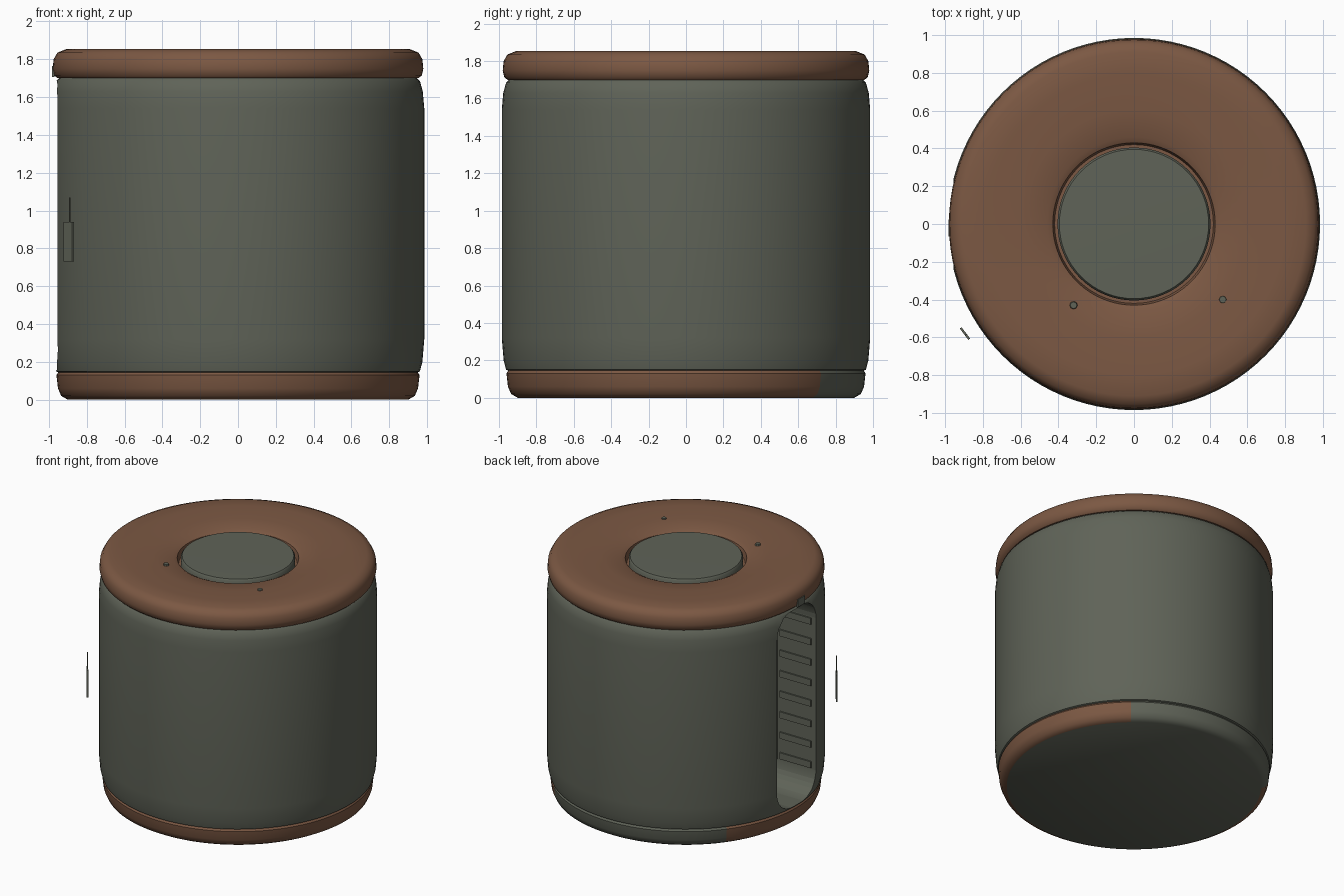
import bpy, bmesh, math
from mathutils import Matrix

if "Cube" in bpy.data.objects:
    bpy.data.objects.remove(bpy.data.objects["Cube"])


def material(name, rgb):
    mat = bpy.data.materials.new(name)
    mat.use_nodes = True
    colour = (*rgb, 1)
    mat.diffuse_color = colour
    mat.node_tree.nodes["Principled BSDF"].inputs["Base Color"].default_value = colour
    return mat


grey = material("grey green", (0.115, 0.125, 0.097))
brown = material("leather brown", (0.20, 0.098, 0.056))


def finish(name, bm, mats, smooth=True):
    bmesh.ops.recalc_face_normals(bm, faces=bm.faces)
    mesh = bpy.data.meshes.new(name)
    bm.to_mesh(mesh)
    bm.free()
    obj = bpy.data.objects.new(name, mesh)
    bpy.context.collection.objects.link(obj)
    for m in mats:
        mesh.materials.append(m)
    bpy.ops.object.select_all(action="DESELECT")
    obj.select_set(True)
    bpy.context.view_layer.objects.active = obj
    if smooth:
        bpy.ops.object.shade_smooth_by_angle(angle=math.radians(40))
    return obj


def lathe(name, profile, mats, steps=96):
    """Spin a radius/height profile about z; both ends sit on the axis."""
    bm = bmesh.new()
    verts = [bm.verts.new((r, 0, z)) for r, z in profile]
    edges = [bm.edges.new(pair) for pair in zip(verts, verts[1:])]
    bmesh.ops.spin(bm, geom=verts + edges, axis=(0, 0, 1), cent=(0, 0, 0),
                   angle=math.tau, steps=steps)
    bmesh.ops.remove_doubles(bm, verts=bm.verts, dist=0.0005)
    return finish(name, bm, mats)


def box(name, centre, size, mat, turn=0):
    bm = bmesh.new()
    bmesh.ops.create_cube(bm, size=1, matrix=Matrix.Translation(centre)
                          @ Matrix.Rotation(turn, 4, "Z") @ Matrix.Diagonal((*size, 1)))
    return finish(name, bm, [mat], smooth=False)


# Base ring: brown, with a bare stretch at the back and a bare underside
base = lathe("base", [(0, 0), (0.90, 0), (0.935, 0.02), (0.952, 0.06),
                      (0.96, 0.13), (0.95, 0.145), (0, 0.145)], [brown, grey])
for face in base.data.polygons:
    c = face.center
    angle = math.degrees(math.atan2(c.y, c.x))
    if face.normal.z < -0.9 or 50 < angle < 142:
        face.material_index = 1

# Main drum
body = lathe("body", [(0, 0.14), (0.94, 0.14), (0.962, 0.15), (0.975, 0.20),
                      (0.985, 0.32), (0.985, 1.54), (0.977, 1.63),
                      (0.962, 1.685), (0.945, 1.70), (0, 1.70)], [grey])

# Tall rounded slot cut in the -x side
LOW, HIGH, HALF, CORNER = 0.155, 1.685, 0.24, 0.17
bm = bmesh.new()
outline = []
for i, (sy, top) in enumerate([(1, True), (-1, True), (-1, False), (1, False)]):
    cy = sy * (HALF - CORNER)
    cz = HIGH - CORNER if top else LOW + CORNER
    for k in range(9):
        a = math.pi / 2 * (i + k / 8)
        outline.append(bm.verts.new((-1.2, cy + CORNER * math.cos(a), cz + CORNER * math.sin(a))))
face = bm.faces.new(outline)
grown = bmesh.ops.extrude_face_region(bm, geom=[face])["geom"]
bmesh.ops.translate(bm, vec=(0.58, 0, 0),
                    verts=[v for v in grown if isinstance(v, bmesh.types.BMVert)])
cutter = finish("slot_cutter", bm, [grey], smooth=False)
cutter.hide_render = True
cut = body.modifiers.new("slot", "BOOLEAN")
cut.object = cutter
cut.operation = "DIFFERENCE"
cut.solver = "EXACT"
bpy.context.view_layer.objects.active = body
bpy.ops.object.modifier_apply(modifier=cut.name)
bpy.data.objects.remove(cutter)
body.select_set(True)
bpy.ops.object.shade_smooth_by_angle(angle=math.radians(40))

# Low ribs along the slot walls
for side in (1, -1):
    for n in range(8):
        box("slot_rib", (-0.78, side * 0.236, 0.36 + n * 0.16), (0.27, 0.014, 0.05), grey)

# Padded lid dipping to a round well
lid = lathe("lid", [(0, 1.70), (0.955, 1.70), (0.972, 1.715), (0.98, 1.75),
                    (0.975, 1.80), (0.955, 1.835), (0.91, 1.853), (0.80, 1.855),
                    (0.60, 1.848), (0.46, 1.835), (0.43, 1.82), (0.42, 1.77),
                    (0, 1.77)], [brown])

# Round centre plug
lathe("centre_plug", [(0, 1.76), (0.405, 1.76), (0.405, 1.825), (0.395, 1.838),
                      (0, 1.842)], [grey], 64)

# Two small studs on the lid
for x, y in ((-0.32, -0.43), (0.47, -0.40)):
    bm = bmesh.new()
    bmesh.ops.create_cone(bm, cap_ends=True, segments=8, radius1=0.025, radius2=0.018,
                          depth=0.03, matrix=Matrix.Translation((x, y, 1.84)))
    finish("lid_stud", bm, [grey], smooth=False)

# Little clip on the lid edge above the slot
box("lid_clip", (-0.977, -0.02, 1.735), (0.012, 0.09, 0.06), grey)

# Separate side tag with a thin stem
tag_turn = math.radians(-53)
box("side_tag", (-0.895, -0.58, 0.835), (0.075, 0.012, 0.21), grey, tag_turn)
box("tag_stem", (-0.89, -0.585, 1.00), (0.006, 0.006, 0.14), grey, tag_turn)
